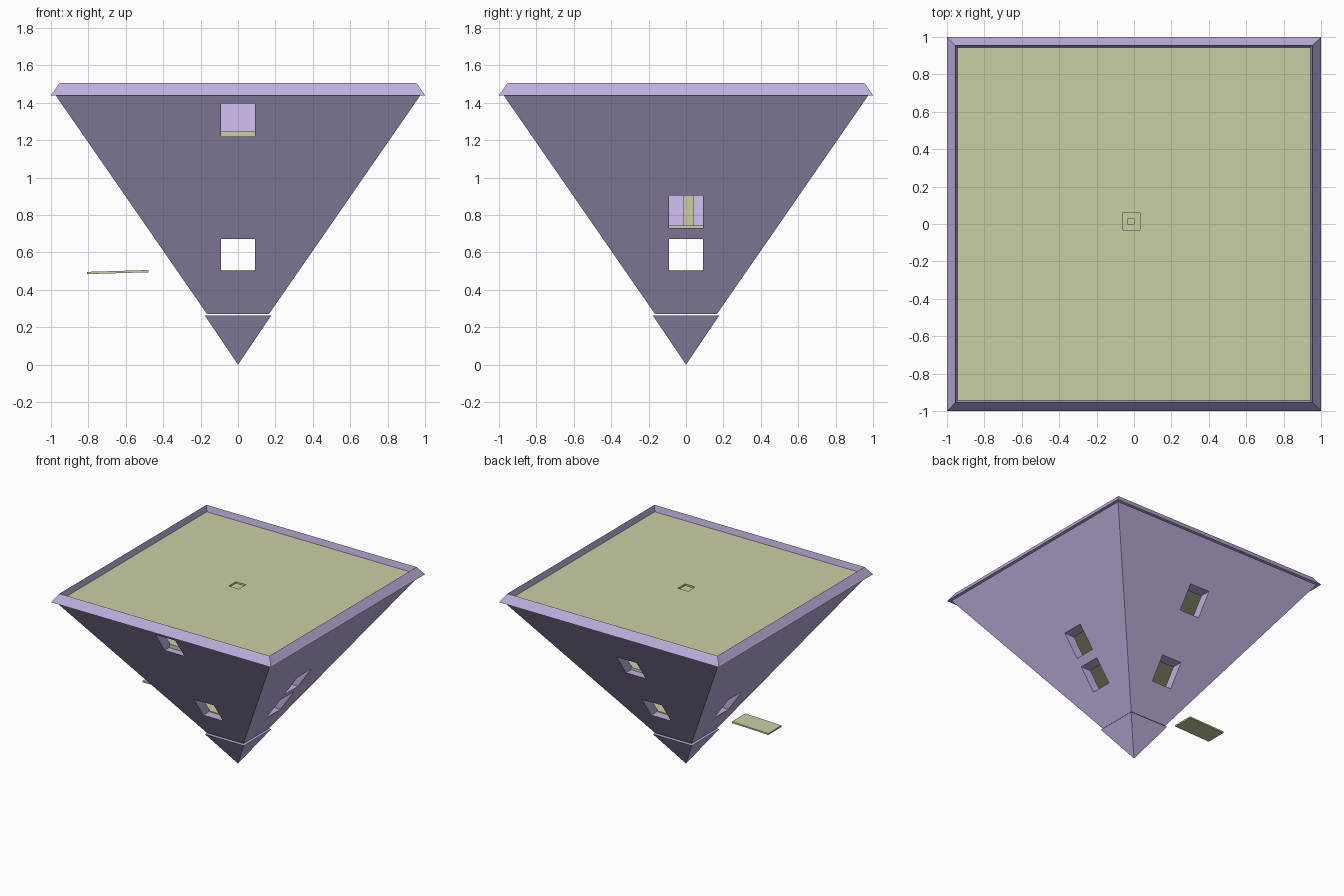
import bpy
import bmesh
from math import pi
from mathutils import Matrix, Vector

cube = bpy.data.objects.get("Cube")
if cube:
    bpy.data.objects.remove(cube, do_unlink=True)


def material(name, colour):
    m = bpy.data.materials.new(name)
    m.use_nodes = True
    m.diffuse_color = (*colour, 1)
    m.node_tree.nodes["Principled BSDF"].inputs["Base Color"].default_value = (*colour, 1)
    return m


LILAC = material("lilac stone", (0.53, 0.435, 0.745))
OLIVE = material("pale olive floor", (0.60, 0.615, 0.37))


def finish(name, bm, mat):
    bmesh.ops.remove_doubles(bm, verts=bm.verts, dist=1e-5)
    bmesh.ops.recalc_face_normals(bm, faces=bm.faces)
    mesh = bpy.data.meshes.new(name)
    bm.to_mesh(mesh)
    bm.free()
    mesh.materials.append(mat)
    ob = bpy.data.objects.new(name, mesh)
    bpy.context.collection.objects.link(ob)
    return ob


def square_loft(name, profile, mat, closed=False):
    """Sweep (half width, height) points around a square plan."""
    bm = bmesh.new()
    rings = [[bm.verts.new((sx * h, sy * h, z)) for sx, sy in
              ((-1, -1), (1, -1), (1, 1), (-1, 1))] for h, z in profile]
    pairs = list(zip(rings, rings[1:]))
    if closed:
        pairs.append((rings[-1], rings[0]))
    else:
        for ring, (h, z) in ((rings[0], profile[0]), (rings[-1], profile[-1])):
            if h > 0:
                bm.faces.new(ring)
    for a, b in pairs:
        for i in range(4):
            j = (i + 1) % 4
            bm.faces.new((a[i], a[j], b[j], b[i]))
    return finish(name, bm, mat)


def box(name, low, high, mat, turn=0.0):
    low, high = Vector(low), Vector(high)
    bm = bmesh.new()
    bmesh.ops.create_cube(bm, size=1)
    bmesh.ops.scale(bm, vec=high - low, verts=bm.verts)
    bmesh.ops.translate(bm, vec=(low + high) / 2, verts=bm.verts)
    bmesh.ops.rotate(bm, matrix=Matrix.Rotation(turn, 3, "Z"), verts=bm.verts)
    return finish(name, bm, mat)


def cut(ob, cutters):
    """Subtract the cutters, bake the result and discard them."""
    for c in cutters:
        c.hide_render = True
        mod = ob.modifiers.new("cut", "BOOLEAN")
        mod.operation, mod.solver, mod.object = "DIFFERENCE", "EXACT", c
    bpy.context.view_layer.update()
    graph = bpy.context.evaluated_depsgraph_get()
    mesh = bpy.data.meshes.new_from_object(ob.evaluated_get(graph))
    ob.modifiers.clear()
    ob.data = mesh
    for c in cutters:
        bpy.data.objects.remove(c, do_unlink=True)


def outer(z):
    return 0.692 * (z - 0.031)


WALL = 0.09

# Hollow inverted pyramid
body = square_loft("pyramid_walls", [
    (outer(0.272), 0.272), (outer(1.44), 1.44),
    (outer(1.44) - WALL, 1.44), (outer(0.335) - WALL, 0.335)], LILAC)

# Window openings: quarter turn from the front, sill height
windows = [(0, 0.497), (1, 0.497), (2, 0.497), (3, 0.497),
           (0, 1.22), (1, 0.73), (2, 0.97)]
cut(body, [box("window_cutter", (-0.09, -outer(z + 0.175) - 0.05, z),
               (0.09, -outer(z) + WALL + 0.03, z + 0.175), LILAC, side * pi / 2)
           for side, z in windows])

# Detached tip and bevelled parapet
square_loft("lower_tip", [(0, 0), (0.177, 0.262)], LILAC)
square_loft("parapet", [(0.94, 1.44), (1, 1.44), (0.955, 1.505), (0.945, 1.455)],
            LILAC, closed=True)


# Floors, roof and the central shaft running through them
SHAFT = (-0.015, 0.0135)


def shaft_box(name, half, z0, z1, mat):
    x, y = SHAFT
    return box(name, (x - half, y - half, z0), (x + half, y + half, z1), mat)


for name, top in (("first", 0.505), ("second", 0.745), ("third", 0.99), ("fourth", 1.25)):
    half = outer(top) - WALL + 0.01
    floor = square_loft(name + "_floor", [(half, top - 0.03), (half, top)], OLIVE)
    if top > 0.6:
        cut(floor, [shaft_box("shaft_cutter", 0.016, top - 0.1, top + 0.1, OLIVE)])

roof = square_loft("roof", [(0.945, 1.44), (0.945, 1.455)], OLIVE)
cut(roof, [shaft_box("hatch_cutter", 0.046, 1.3, 1.6, OLIVE)])

column = shaft_box("shaft_column", 0.028, 0.745, 0.96, OLIVE)
cut(column, [shaft_box("shaft_cutter", 0.016, 0.6, 1.1, OLIVE)])

# Floating landing plate, slightly tilted, facing the side entrance
plate = box("landing_plate", (-0.165, -0.087, -0.006), (0.165, 0.087, 0.006), OLIVE)
plate.location = (-0.643, 0, 0.495)
plate.rotation_euler = (0, -0.03, 0)
